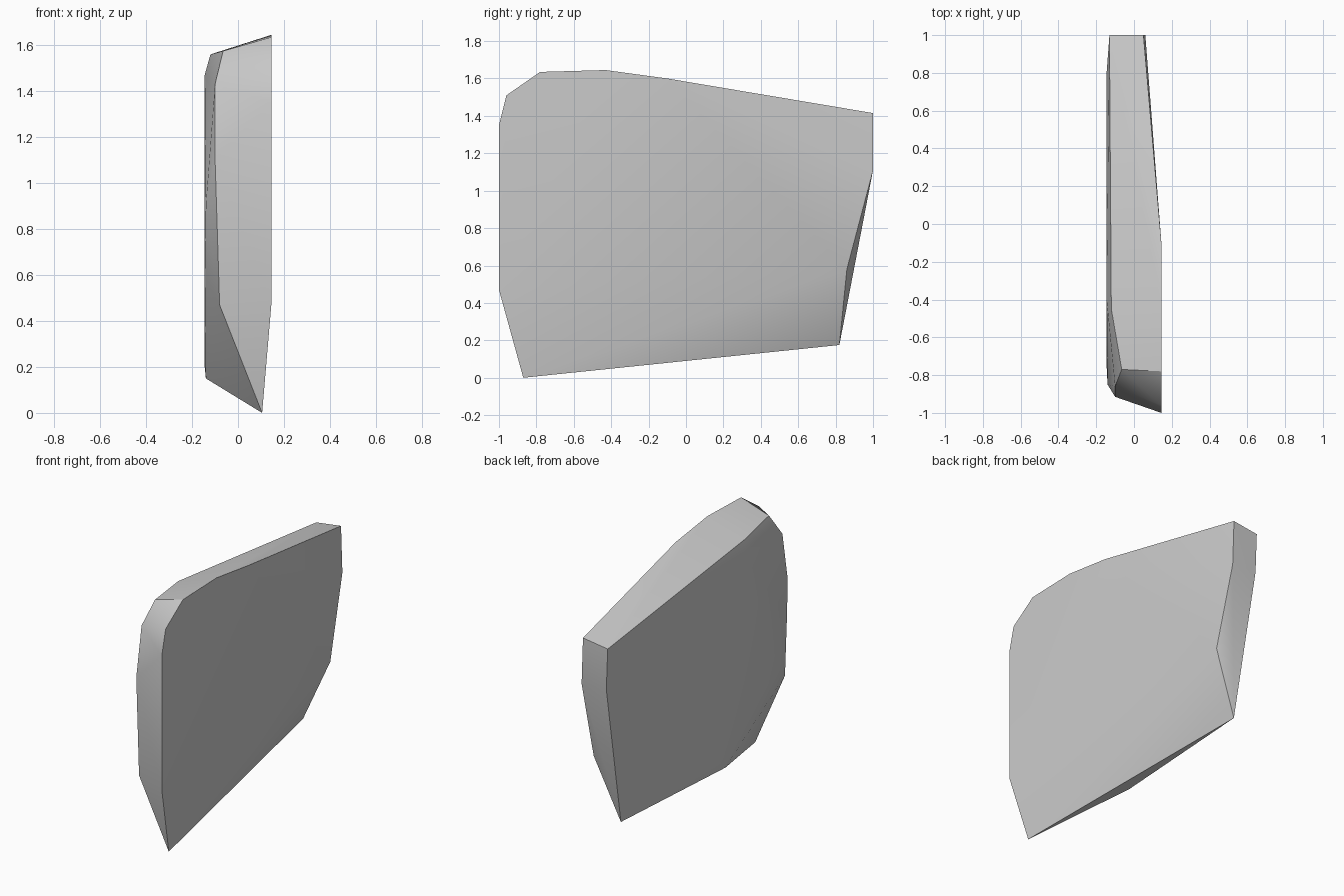
import bpy
import bmesh
import math

cube = bpy.data.objects.get("Cube")
if cube:
    bpy.data.objects.remove(cube, do_unlink=True)


def make_material(name, colour):
    material = bpy.data.materials.new(name)
    material.use_nodes = True
    material.diffuse_color = colour
    material.node_tree.nodes["Principled BSDF"].inputs["Base Color"].default_value = colour
    return material


# Sharp corners shared by both broad faces at the bottom
bottom_tips = [(.105, -.87, 0), (-.10, .82, .175)]

# Rim of the left broad face, running from the front over the top to the back
left_rim = [
    (.145, -1, .47), (.145, -1, 1.35), (.145, -.96, 1.51),
    (.145, -.78, 1.635), (.145, -.43, 1.645), (.145, -.1, 1.6),
    (.05, 1, 1.415), (.06, 1, 1.11), (.07, .86, .58),
]

# Rim of the right broad face, in the same order
right_rim = [
    (-.08, -.915, .47), (-.10, -.915, 1.11), (-.10, -.86, 1.43),
    (-.065, -.77, 1.575), (-.12, -.45, 1.56),
    (-.13, 1, 1.39), (-.12, 1, 1.12), (-.14, -.21, .15),
]

# Gentle swelling of the right broad face
right_swell = [
    (-.14, -.85, .9), (-.145, -.4, 1.47), (-.145, .8, 1.3),
    (-.145, .75, .9), (-.145, -.15, .2), (-.145, -.75, .6),
]


def build_slab(name, corner_groups, material):
    """Wrap a closed convex skin around the corners and smooth its shallow edges."""
    bm = bmesh.new()
    for group in corner_groups:
        for corner in group:
            bm.verts.new(corner)
    result = bmesh.ops.convex_hull(bm, input=bm.verts)
    spare = {item for key in ("geom_interior", "geom_unused") for item in result[key]
             if isinstance(item, bmesh.types.BMVert)}
    bmesh.ops.delete(bm, geom=list(spare), context="VERTS")
    bmesh.ops.dissolve_limit(bm, angle_limit=math.radians(.2),
                             verts=bm.verts, edges=bm.edges)
    bmesh.ops.recalc_face_normals(bm, faces=bm.faces)

    mesh = bpy.data.meshes.new(name)
    bm.to_mesh(mesh)
    bm.free()
    mesh.materials.append(material)
    slab = bpy.data.objects.new(name, mesh)
    bpy.context.collection.objects.link(slab)

    bpy.ops.object.select_all(action="DESELECT")
    slab.select_set(True)
    bpy.context.view_layer.objects.active = slab
    bpy.ops.object.shade_smooth_by_angle(angle=math.radians(30))
    return slab


grey = make_material("plain_grey", (.6, .6, .6, 1))
build_slab("stone_slab", [bottom_tips, left_rim, right_rim, right_swell], grey)
